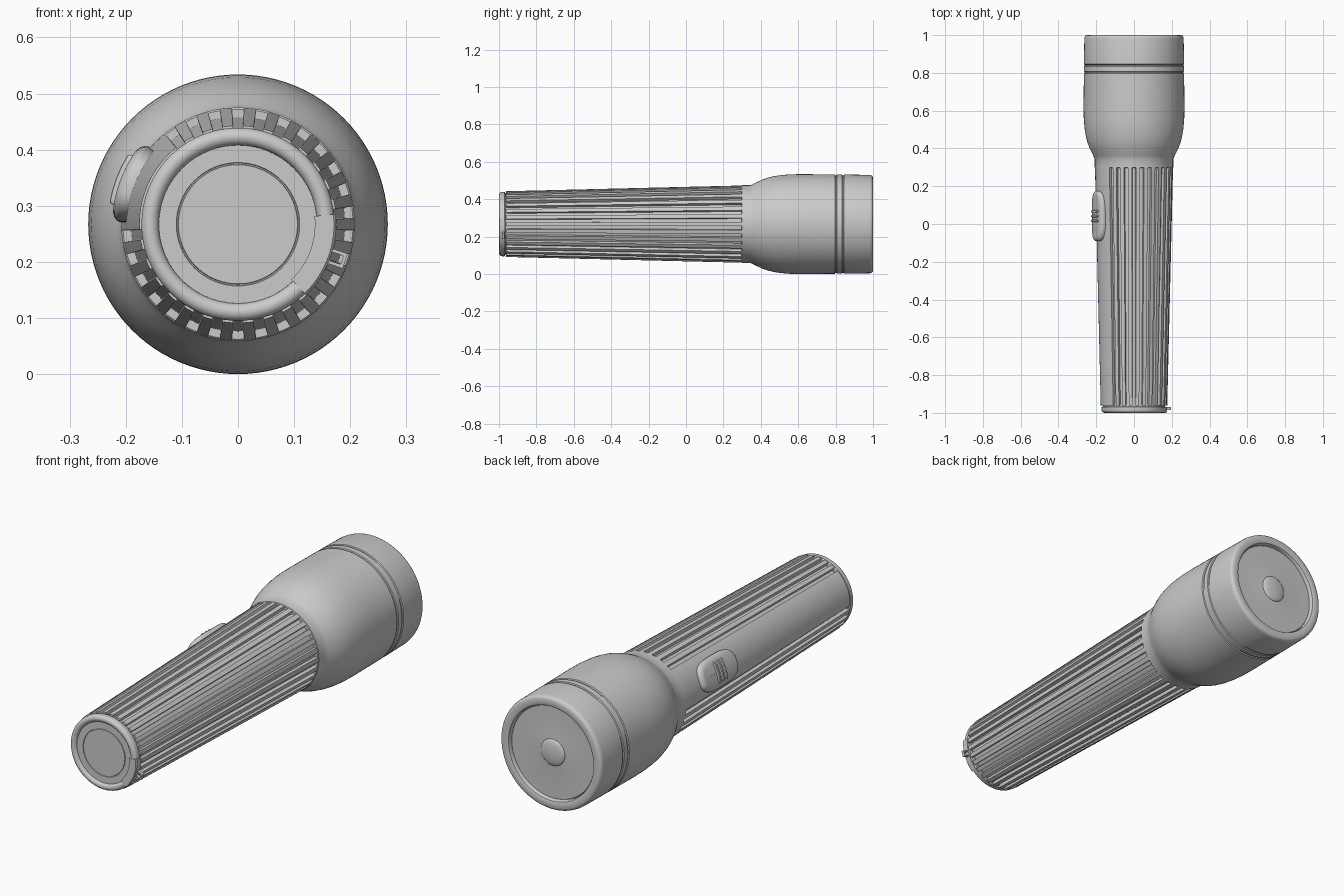
import bpy, bmesh
from math import sin, cos, radians, pi, copysign
from mathutils import Matrix

if "Cube" in bpy.data.objects:
    bpy.data.objects.remove(bpy.data.objects["Cube"])

ZC = 0.267   # height of the long axis


def polar(r, deg, y):
    a = radians(deg)
    return (r * cos(a), y, ZC + r * sin(a))


def finish(name, bm, angle=35):
    bmesh.ops.remove_doubles(bm, verts=bm.verts, dist=1e-5)
    bmesh.ops.recalc_face_normals(bm, faces=bm.faces)
    me = bpy.data.meshes.new(name)
    bm.to_mesh(me)
    bm.free()
    ob = bpy.data.objects.new(name, me)
    bpy.context.collection.objects.link(ob)
    bpy.ops.object.select_all(action='DESELECT')
    ob.select_set(True)
    bpy.context.view_layer.objects.active = ob
    bpy.ops.object.shade_smooth_by_angle(angle=radians(angle))
    return ob


def loft(name, rings, caps=True, angle=35):
    """Skin a list of closed point loops."""
    bm = bmesh.new()
    loops = [[bm.verts.new(p) for p in ring] for ring in rings]
    n = len(loops[0])
    for a, b in zip(loops, loops[1:]):
        for i in range(n):
            j = (i + 1) % n
            bm.faces.new((a[i], a[j], b[j], b[i]))
    if caps:
        bm.faces.new(loops[0])
        bm.faces.new(loops[-1])
    return finish(name, bm, angle)


def lathe(name, profile, n=96):
    """Revolve (radius, y) points about the long axis."""
    return loft(name, [[polar(r, 360 * i / n, y) for i in range(n)] for r, y in profile])


def curved_pad(name, centre, y0, half_len, half_deg, layers, power=3.0, n=48):
    """Rounded pad wrapped on the handle; layers are (scale, radius)."""
    def outline(su, sv, r):
        pts = []
        for i in range(n):
            t = 2 * pi * i / n
            u = copysign(abs(cos(t)) ** (2 / power), cos(t))
            v = copysign(abs(sin(t)) ** (2 / power), sin(t))
            pts.append(polar(r, centre + half_deg * sv * v, y0 + half_len * su * u))
        return pts
    rings = [outline(1 - inset / half_len, 1 - inset / (half_deg * 0.0037), r)
             for inset, r in layers]
    inset, r = layers[-1]
    su, sv = 1 - inset / half_len, 1 - inset / (half_deg * 0.0037)
    rings += [outline(su, sv * k, r) for k in (0.75, 0.5, 0.25, 0.001)]
    return loft(name, rings, caps=False)


# Tapered handle: 30 groove positions, four left plain beside the switch
section = []                       # (angle, is groove floor)
for k in range(30):
    c = -90 + 12 * k
    plain = 130 < c < 180
    for d, deep in ((-3.0, False), (-2.7, True), (0, True), (2.7, True),
                    (3.0, False), (6, False)):
        section.append((c + d, deep and not plain))


def handle_ring(r, floor, y):
    return [polar(floor if deep else r, a, y) for a, deep in section]


loft("ribbed_handle", [handle_ring(0.176, 0.160, -0.962),
                       handle_ring(0.207, 0.191, 0.31)], angle=30)

# Lamp head with flared neck, two grooves, rounded bezel and recess
lathe("lamp_head", [
    (0.15, 0.297), (0.205, 0.297), (0.208, 0.30), (0.208, 0.345), (0.214, 0.358),
    (0.226, 0.382), (0.238, 0.408), (0.248, 0.436), (0.256, 0.470),
    (0.262, 0.51), (0.266, 0.56), (0.267, 0.62), (0.2655, 0.796),
    (0.261, 0.799), (0.261, 0.805), (0.265, 0.808), (0.265, 0.834),
    (0.261, 0.837), (0.261, 0.843), (0.265, 0.846), (0.263, 0.982),
    (0.261, 0.991), (0.256, 0.997), (0.249, 1.0), (0.228, 1.0),
    (0.220, 0.997), (0.216, 0.990), (0.216, 0.975)])

# Lens disc with domed bulb in the middle
dome = [(0.062 * cos(radians(a)), 0.982 + 0.014 * sin(radians(a))) for a in range(0, 90, 11)]
lathe("lens", [(0.217, 0.970), (0.213, 0.982), (0.075, 0.982), (0.067, 0.983)] +
      [(r, y + 0.001) for r, y in dome])

# Tail cap with rounded rim and shallow centre disc
rim = [(0.1565 + 0.0155 * cos(radians(a)), -0.984 - 0.0155 * sin(radians(a)))
       for a in range(0, 181, 15)]
lathe("tail_cap", [(0.14, -0.955), (0.165, -0.955), (0.165, -0.966), (0.172, -0.970)] + rim +
      [(0.141, -0.988), (0.110, -0.988), (0.109, -0.985), (0.107, -0.985), (0.106, -0.988)])

# Flat tab across the rim
tab = []
for r, y in ((0.137, -0.968), (0.175, -0.968), (0.175, -0.996), (0.171, -1.0), (0.137, -1.0)):
    tab.append([polar(r, -46 + 52 * i / 16, y) for i in range(17)])
sections = [[row[i] for row in tab] for i in range(17)]
loft("tail_tab", sections)

# Small square lanyard loop beside the tab
bm = bmesh.new()
turn = Matrix.Translation((0, 0, ZC)) @ Matrix.Rotation(radians(19), 4, 'Y')
for x, z, w, h in ((0.186, -0.011, 0.032, 0.006), (0.186, 0.011, 0.032, 0.006),
                   (0.199, 0, 0.006, 0.028)):
    m = turn @ Matrix.Translation((x, -0.977, z)) @ Matrix.Diagonal((w, 0.014, h, 1))
    bmesh.ops.create_cube(bm, size=1, matrix=m)
me_loop = bpy.data.meshes.new("lanyard_loop")
bm.to_mesh(me_loop)
bm.free()
bpy.context.collection.objects.link(bpy.data.objects.new("lanyard_loop", me_loop))

# Switch pad and its three grip ridges
curved_pad("switch_pad", 159, 0.042, 0.133, 20,
           [(0, 0.185), (0, 0.211), (0.003, 0.216), (0.009, 0.221), (0.018, 0.224)])
for i in range(3):
    curved_pad(f"switch_ridge_{i + 1}", 159, 0.017 + 0.025 * i, 0.007, 12,
               [(0, 0.215), (0, 0.227), (0.002, 0.231), (0.004, 0.232)], power=4, n=32)
